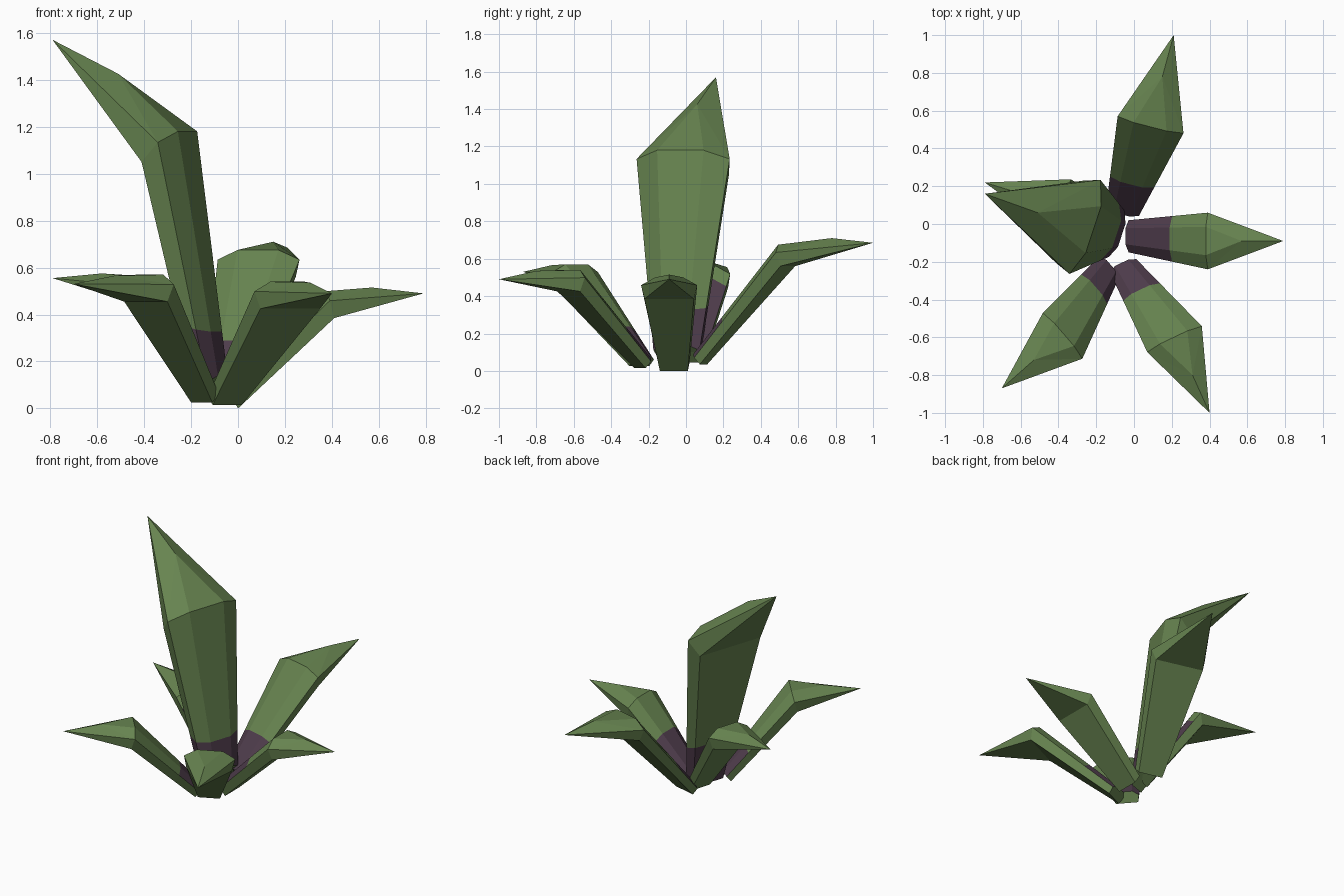
import bpy, bmesh
from mathutils import Vector

if "Cube" in bpy.data.objects:
    bpy.data.objects.remove(bpy.data.objects["Cube"])


def material(name, rgb):
    m = bpy.data.materials.new(name)
    m.diffuse_color = (*rgb, 1)
    m.use_nodes = True
    m.node_tree.nodes["Principled BSDF"].inputs["Base Color"].default_value = m.diffuse_color
    return m


GREEN = material("leaf_green", (0.135, 0.23, 0.08))
PURPLE = material("base_purple", (0.078, 0.046, 0.072))


def ring(center, u, v, half, off):
    """Six-sided section: inner flat pair, side pair, outer pair."""
    c = Vector(center)
    drop = u * off[0] + Vector((0, 0, off[1]))
    return [c + v * (half * 0.5),
            c + v * half + drop * 0.36,
            c + v * half * 0.88 + drop,
            c - v * half * 0.88 + drop,
            c - v * half + drop * 0.36,
            c - v * (half * 0.5)]


def leaf(name, base, bend, mid, tip, w_base, w_bend, off_base, off_bend,
         purple, all_round=False):
    """Base and bend centres follow the inner face; mid is the ridge point of the tip."""
    u = Vector((tip[0] - bend[0], tip[1] - bend[1], 0)).normalized()
    v = Vector((-u.y, u.x, 0))
    r0 = ring(base, u, v, w_base, off_base)
    r2 = ring(bend, u, v, w_bend, off_bend)
    # Purple ends higher on the outer side of an all-round base
    rise = (0, 0.04, 0.12, 0.12, 0.04, 0) if all_round else (0,) * 6
    r1 = [a.lerp(b, purple + k) for a, b, k in zip(r0, r2, rise)]

    bm = bmesh.new()
    rings = [[bm.verts.new(p) for p in r] for r in (r0, r1, r2)]
    end, ridge = bm.verts.new(tip), bm.verts.new(mid)
    bm.faces.new(rings[0])
    for k in range(2):
        a, b = rings[k], rings[k + 1]
        for i in range(6):
            j = (i + 1) % 6
            f = bm.faces.new((a[i], a[j], b[j], b[i]))
            # Purple patch at the foot of the inner faces
            if k == 0 and (all_round or i in (0, 4, 5)):
                f.material_index = 1
    # Pointed tip with a ridge on the inner side
    b = rings[2]
    bm.faces.new((b[5], b[0], ridge))
    for i, j in ((0, 1), (4, 5)):
        bm.faces.new((b[i], b[j], ridge))
    bm.faces.new((b[1], end, ridge))
    bm.faces.new((b[4], ridge, end))
    for i in (1, 2, 3):
        bm.faces.new((b[i], b[i + 1], end))
    bmesh.ops.recalc_face_normals(bm, faces=bm.faces)
    me = bpy.data.meshes.new(name)
    bm.to_mesh(me)
    bm.free()
    me.materials.append(GREEN)
    me.materials.append(PURPLE)
    bpy.context.collection.objects.link(bpy.data.objects.new(name, me))


FOOT, BEND = (0.045, -0.055), (0.03, -0.115)

# Tall upright leaf
leaf("tall_leaf", (-0.065, -0.06, 0.14), (-0.215, -0.03, 1.18),
     (-0.51, 0.06, 1.425), (-0.79, 0.16, 1.57), 0.13, 0.262,
     (0.08, -0.08), (0.13, -0.13), 0.18, True)

# Low spreading leaves
leaf("front_right_leaf", (-0.065, -0.205, 0.07), (0.21, -0.60, 0.54),
     (0.31, -0.80, 0.535), (0.40, -1.0, 0.49), 0.078, 0.16, FOOT, BEND, 0.36)
leaf("front_left_leaf", (-0.12, -0.22, 0.08), (-0.37, -0.585, 0.57),
     (-0.53, -0.72, 0.565), (-0.70, -0.87, 0.53), 0.078, 0.16, FOOT, BEND, 0.32)
leaf("right_leaf", (-0.045, -0.065, 0.08), (0.38, -0.09, 0.50),
     (0.57, -0.09, 0.515), (0.79, -0.09, 0.49), 0.085, 0.15, (0.045, -0.08),
     BEND, 0.55)
leaf("back_leaf", (-0.065, 0.05, 0.09), (0.085, 0.515, 0.675),
     (0.15, 0.78, 0.71), (0.21, 1.0, 0.685), 0.09, 0.18, FOOT, BEND, 0.34)
leaf("left_leaf", (-0.08, 0.01, 0.10), (-0.37, 0.09, 0.56),
     (-0.58, 0.155, 0.575), (-0.79, 0.22, 0.555), 0.085, 0.15, FOOT, BEND, 0.85)
